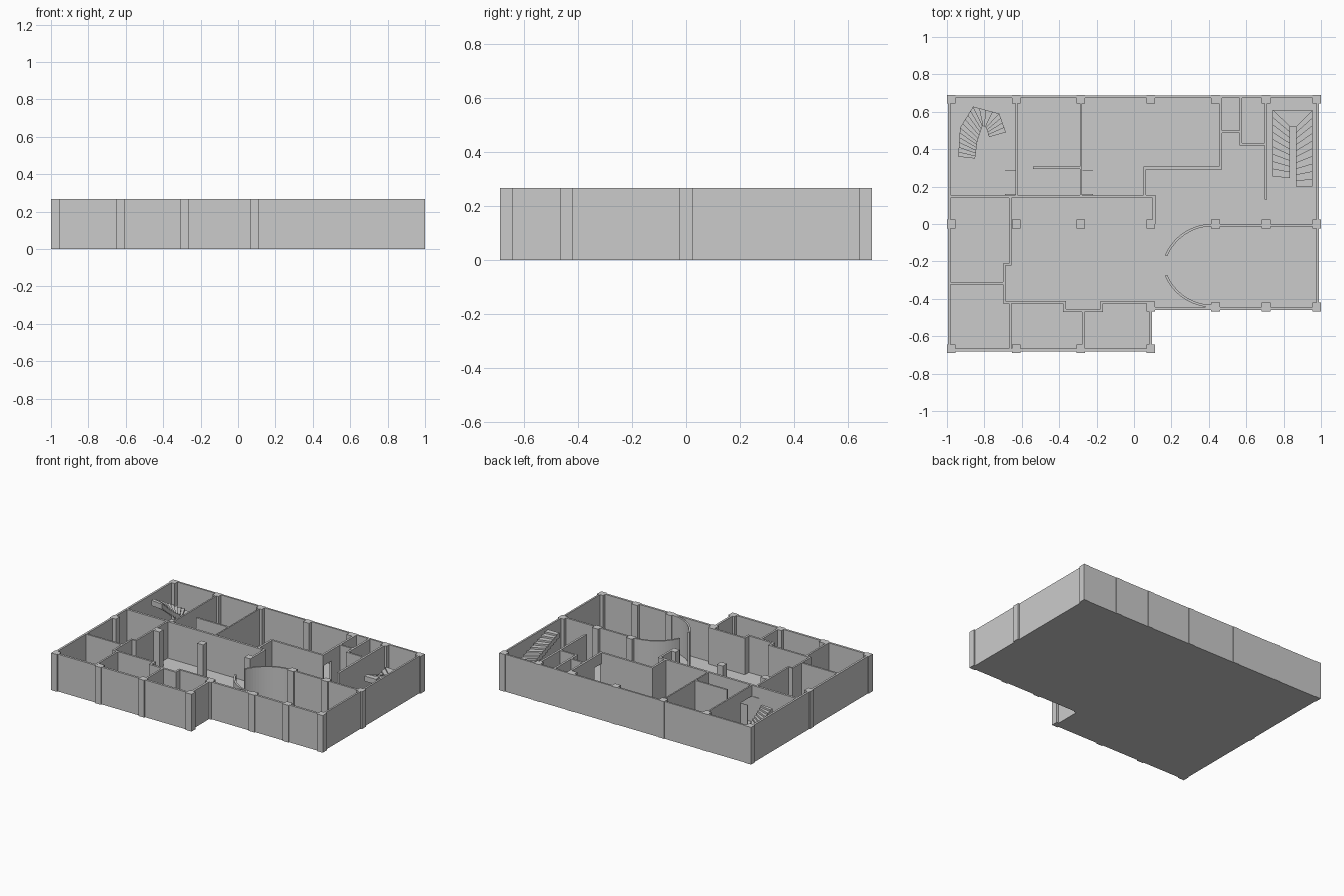
import bpy, bmesh, math
from mathutils import Vector

H = 0.267       # wall height
SLAB = 0.005    # floor thickness
DOOR = 0.19     # door head height


def finish(name, bm):
    bmesh.ops.recalc_face_normals(bm, faces=bm.faces)
    me = bpy.data.meshes.new(name)
    bm.to_mesh(me)
    bm.free()
    ob = bpy.data.objects.new(name, me)
    bpy.context.collection.objects.link(ob)
    return ob


def prism(bm, pts, z0, z1):
    lo = [bm.verts.new((p[0], p[1], z0)) for p in pts]
    hi = [bm.verts.new((p[0], p[1], z1)) for p in pts]
    bm.faces.new(lo)
    bm.faces.new(hi)
    n = len(pts)
    for i in range(n):
        j = (i + 1) % n
        bm.faces.new((lo[i], lo[j], hi[j], hi[i]))


def box(bm, x0, x1, y0, y1, z0=0.0, z1=H):
    prism(bm, [(x0, y0), (x1, y0), (x1, y1), (x0, y1)], z0, z1)


def boxes(name, rects, z0=0.0, z1=H):
    bm = bmesh.new()
    for r in rects:
        box(bm, *r, z0, z1)
    return finish(name, bm)


# floor slab, L-shaped
bm = bmesh.new()
prism(bm, [(-0.995, -0.682), (0.097, -0.682), (0.097, -0.46), (0.99, -0.46),
           (0.99, 0.687), (-0.995, 0.687)], 0, SLAB)
finish("floor_slab", bm)

# outer walls
boxes("outer_walls", [
    (-0.995, -0.98, -0.68, 0.68), (-0.99, 0.985, 0.674, 0.687),
    (0.977, 0.99, -0.455, 0.68), (0.08, 0.985, -0.46, -0.444),
    (-0.99, 0.09, -0.682, -0.666), (0.081, 0.097, -0.68, -0.42)])

# columns on the grid
xs = (-0.977, -0.63, -0.285, 0.09, 0.435, 0.705, 0.977)
grid = [(x, y) for x in xs for y in (0.667, 0.0)]
grid += [(x, -0.444) for x in xs[3:]] + [(x, -0.667) for x in xs[:4]]
c = 0.0235
boxes("columns", [(x - c, x + c, y - c, y + c) for x, y in grid])

# interior walls at the back
boxes("back_room_walls", [
    (-0.633, -0.622, 0.285, 0.675), (-0.288, -0.278, 0.285, 0.675),
    (-0.981, 0.115, 0.139, 0.155), (0.10, 0.115, 0.0, 0.14),
    (-0.54, -0.288, 0.294, 0.307), (0.05, 0.47, 0.292, 0.307),
    (0.05, 0.065, 0.155, 0.293), (0.455, 0.47, 0.39, 0.675),
    (0.563, 0.578, 0.42, 0.675), (0.47, 0.563, 0.487, 0.50),
    (0.578, 0.71, 0.42, 0.433), (0.697, 0.712, 0.13, 0.675)])

# interior walls at the front
boxes("front_room_walls", [
    (-0.668, -0.655, -0.222, 0.14), (-0.70, -0.668, -0.222, -0.21),
    (-0.70, -0.687, -0.425, -0.222), (-0.981, -0.70, -0.324, -0.311),
    (-0.687, -0.364, -0.425, -0.411), (-0.379, -0.364, -0.47, -0.425),
    (-0.364, -0.165, -0.47, -0.455), (-0.18, -0.165, -0.456, -0.411),
    (-0.165, 0.11, -0.425, -0.411), (-0.668, -0.655, -0.667, -0.425),
    (-0.278, -0.264, -0.667, -0.47), (0.41, 0.98, -0.013, 0.001)])

# lintels above door openings
boxes("door_lintels", [
    (-0.633, -0.622, 0.155, 0.285), (-0.288, -0.278, 0.155, 0.285),
    (0.455, 0.47, 0.307, 0.39)], DOOR, H)

# open double-door leaves
boxes("door_leaves", [(x, x + 0.056, y - 0.002, y + 0.002)
                      for x in (-0.69, -0.275) for y in (0.285, 0.158)],
      SLAB, DOOR)

# pair of curved hall walls, mirrored about the hall centreline
mid, R, T, N = -0.222, 0.277, 0.013, 16
for name, s in (("curved_wall_back", 1), ("curved_wall_front", -1)):
    bm = bmesh.new()
    ang = [math.radians(90 + 67 * i / N) for i in range(N + 1)]
    cy = -0.276 - mid
    outline = [(0.42 + r * math.cos(a), mid + s * (cy + r * math.sin(a)))
               for r, seq in ((R, ang), (R - T, ang[::-1])) for a in seq]
    prism(bm, outline, 0, H)
    finish(name, bm)


def stair(name, outer, inner, counts, top, waist=0.025):
    """Treads between two edge polylines, rising to the last one."""
    bm = bmesh.new()
    total, k = sum(counts), 0
    rise = top / total
    for i, n in enumerate(counts):
        o0, o1 = Vector(outer[i]), Vector(outer[i + 1])
        i0, i1 = Vector(inner[i]), Vector(inner[i + 1])
        for j in range(n):
            a, b = j / n, (j + 1) / n
            k += 1
            prism(bm, [o0.lerp(o1, a), o0.lerp(o1, b), i0.lerp(i1, b), i0.lerp(i1, a)],
                  max(SLAB, (k - 1) * rise - waist), k * rise)
    return finish(name, bm)


# two-flight stair with landing
stair("straight_stair",
      [(0.74, 0.215), (0.74, 0.61), (0.955, 0.61), (0.955, 0.20)],
      [(0.835, 0.215), (0.835, 0.52), (0.865, 0.52), (0.865, 0.20)],
      [10, 1, 10], 0.26)

# winding stair
stair("winding_stair",
      [(-0.685, 0.49), (-0.72, 0.59), (-0.86, 0.628), (-0.93, 0.515), (-0.94, 0.36)],
      [(-0.775, 0.465), (-0.79, 0.515), (-0.81, 0.525), (-0.838, 0.44), (-0.85, 0.35)],
      [4, 4, 5, 6], 0.26)
